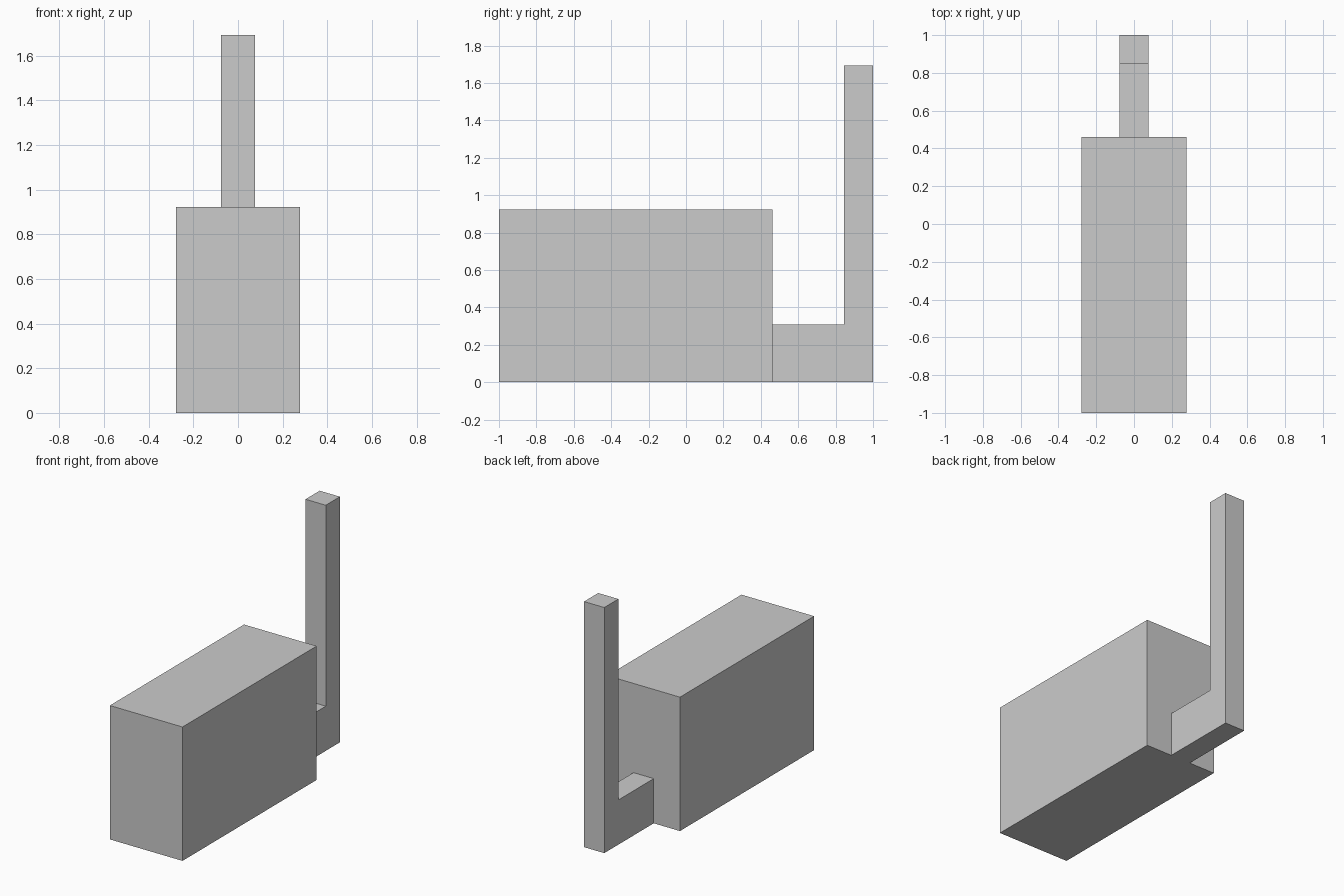
import bpy, bmesh
from mathutils import Vector

if "Cube" in bpy.data.objects:
    bpy.data.objects.remove(bpy.data.objects["Cube"])


def extrude_profile(name, profile, width):
    """Extrude a (y, z) outline along x, centred on x = 0."""
    bm = bmesh.new()
    face = bm.faces.new([bm.verts.new((-width / 2, y, z)) for y, z in profile])
    result = bmesh.ops.extrude_face_region(bm, geom=[face])
    moved = [g for g in result["geom"] if isinstance(g, bmesh.types.BMVert)]
    bmesh.ops.translate(bm, verts=moved, vec=Vector((width, 0, 0)))
    bmesh.ops.recalc_face_normals(bm, faces=bm.faces[:])
    mesh = bpy.data.meshes.new(name)
    bm.to_mesh(mesh)
    bm.free()
    obj = bpy.data.objects.new(name, mesh)
    bpy.context.collection.objects.link(obj)
    return obj


back = 0.4615   # rear face of the body
post = 0.846    # front face of the upright post

# Main block
extrude_profile("body", [(-1, 0), (back, 0), (back, 0.923), (-1, 0.923)], 0.554)

# L-shaped arm and upright post behind the block
extrude_profile("rear_arm", [(back, 0), (1, 0), (1, 1.693), (post, 1.693),
                             (post, 0.308), (back, 0.308)], 0.154)
